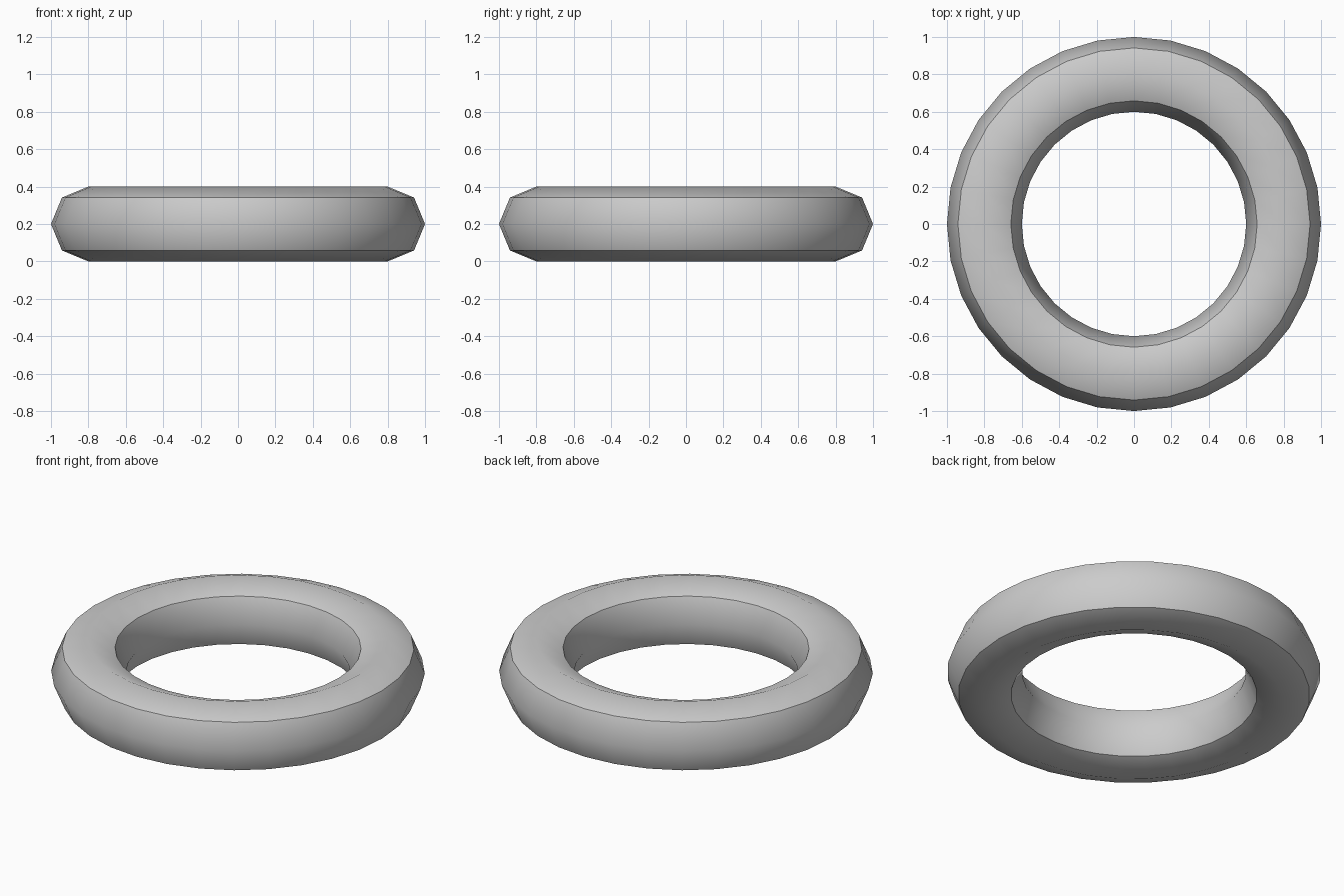
import bpy
from math import hypot

if "Cube" in bpy.data.objects:
    bpy.data.objects.remove(bpy.data.objects["Cube"])

# Ring: 32 segments around, octagonal cross-section
bpy.ops.mesh.primitive_torus_add(major_radius=0.8, minor_radius=0.2,
                                 major_segments=32, minor_segments=8,
                                 location=(0, 0, 0.2))
ring = bpy.context.object
ring.name = "ring"
mesh = ring.data
mesh.shade_smooth()

# Four crisp corner loops separate the smooth top, bottom, inner and outer bands
def on_corner(i):
    x, y, z = mesh.vertices[i].co
    return abs(abs(z) - 0.1414) < 0.01 and abs(abs(hypot(x, y) - 0.8) - 0.1414) < 0.01

for edge in mesh.edges:
    a, b = edge.vertices
    edge.use_edge_sharp = on_corner(a) and on_corner(b)
